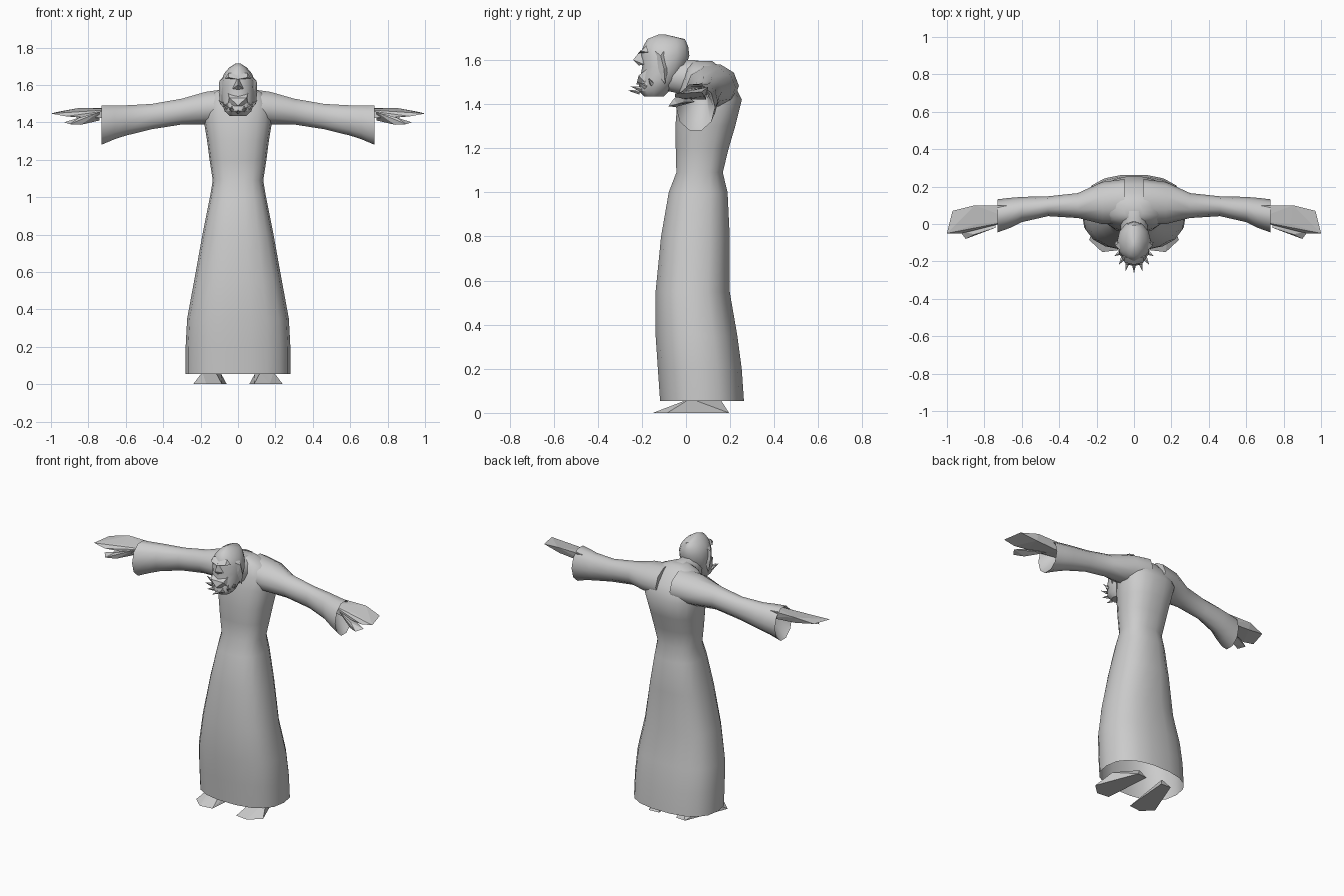
import bpy, bmesh, math
from mathutils import Vector

grey = bpy.data.materials.new("plain_grey")
grey.diffuse_color = (0.6, 0.6, 0.6, 1)


def finish(name, bm, angle):
    bmesh.ops.recalc_face_normals(bm, faces=bm.faces)
    me = bpy.data.meshes.new(name)
    bm.to_mesh(me)
    bm.free()
    ob = bpy.data.objects.new(name, me)
    bpy.context.collection.objects.link(ob)
    me.materials.append(grey)
    if angle:
        bpy.ops.object.select_all(action='DESELECT')
        ob.select_set(True)
        bpy.context.view_layer.objects.active = ob
        bpy.ops.object.shade_smooth_by_angle(angle=math.radians(angle))
    return ob


def oval(n, a0, a1, b0, b1, power=1.0):
    """Points of a rounded outline filling the box a0..a1, b0..b1."""
    pts = []
    for i in range(n):
        t = 2 * math.pi * i / n
        c, s = math.cos(t), math.sin(t)
        c = math.copysign(abs(c) ** power, c)
        s = math.copysign(abs(s) ** power, s)
        pts.append(((a0 + a1) / 2 + c * (a1 - a0) / 2, (b0 + b1) / 2 + s * (b1 - b0) / 2))
    return pts


def loft(name, rings, cap_start=False, cap_end=False, angle=50):
    bm = bmesh.new()
    vs = [[bm.verts.new(p) for p in r] for r in rings]
    n = len(rings[0])
    for a, b in zip(vs, vs[1:]):
        for i in range(n):
            j = (i + 1) % n
            bm.faces.new((a[i], a[j], b[j], b[i]))
    if cap_start:
        bm.faces.new(vs[0])
    if cap_end:
        bm.faces.new(vs[-1])
    return finish(name, bm, angle)


def hull(name, pts, side=1, angle=0):
    bm = bmesh.new()
    for x, y, z in pts:
        bm.verts.new((x * side, y, z))
    res = bmesh.ops.convex_hull(bm, input=bm.verts)
    loose = [v for v in bm.verts if not v.link_faces]
    bmesh.ops.delete(bm, geom=loose, context='VERTS')
    return finish(name, bm, angle)


def spike(name, base, tip, r):
    base, tip = Vector(base), Vector(tip)
    q = (tip - base).to_track_quat('Z', 'Y')
    ring = [base + q @ Vector((r * math.cos(t), r * math.sin(t), 0))
            for t in (0, math.pi / 2, math.pi, 3 * math.pi / 2)]
    hull(name, [tuple(p) for p in ring] + [tuple(tip)])


# robe and hunched torso: z, half width, front y, back y
body = [(.055, .28, -.12, .265), (.2, .28, -.13, .255), (.35, .272, -.14, .235),
        (.55, .235, -.14, .20), (.8, .19, -.115, .20), (1.0, .15, -.08, .19),
        (1.09, .135, -.045, .168), (1.2, .152, -.048, .195), (1.3, .165, -.05, .225),
        (1.42, .185, -.04, .255), (1.5, .18, -.02, .215), (1.56, .13, .0, .165),
        (1.595, .05, .03, .12)]
loft("robe_body", [[(x, y, z) for x, y in oval(18, -w, w, f, b, .82)]
                   for z, w, f, b in body], cap_end=True)

# neck, reaching forward from the hump: y, half width, bottom, top
loft("neck", [[(x, y, z) for x, z in oval(10, -w, w, lo, hi)] for y, w, lo, hi in
              [(.16, .09, 1.42, 1.56), (.12, .10, 1.42, 1.592), (.03, .075, 1.43, 1.605),
               (-.1, .07, 1.46, 1.60)]], True, True)

# head: z, half width, front y, back y
skull = [(1.435, .045, -.19, -.10), (1.46, .072, -.215, -.075), (1.51, .088, -.21, -.03),
         (1.57, .092, -.198, .0), (1.62, .09, -.205, .015), (1.66, .075, -.195, .01),
         (1.695, .045, -.175, -.005), (1.715, .012, -.125, -.09)]
loft("head", [[(x, y, z) for x, y in oval(12, -w, w, f, b)] for z, w, f, b in skull],
     True, True, 40)

# face details: brow, nose, muzzle
hull("brow", [(-.07, -.17, 1.635), (.07, -.17, 1.635), (-.05, -.205, 1.64), (.05, -.205, 1.64),
              (-.05, -.18, 1.665), (.05, -.18, 1.665), (0, -.218, 1.63)])
hull("nose", [(0, -.205, 1.645), (0, -.24, 1.60), (-.03, -.19, 1.58), (.03, -.19, 1.58),
              (0, -.215, 1.575)])
hull("muzzle", [(-.055, -.175, 1.56), (.055, -.175, 1.56), (-.045, -.215, 1.53),
                (.045, -.215, 1.53), (-.06, -.17, 1.48), (.06, -.17, 1.48),
                (0, -.225, 1.49)])

# chin tendrils fanning out around the jaw
for i in range(-3, 4):
    a = i * .42
    sx, cy = math.sin(a), math.cos(a)
    up = .012 * abs(i)
    mid = (sx * .088, -.13 - cy * .095, 1.447 + up)
    spike("chin_tendril", (sx * .068, -.13 - cy * .065, 1.475 + up), mid, .016)
    spike("chin_tendril_tip", (sx * .08, -.13 - cy * .08, 1.455 + up),
          (sx * .11, -.13 - cy * .135, 1.462 + up * 1.6), .012)

for s in (1, -1):
    # side locks framing the face
    hull("side_lock", [(.075, -.14, 1.64), (.07, -.09, 1.655), (.1, -.115, 1.62),
                       (.103, -.10, 1.56), (.08, -.13, 1.54), (.08, -.08, 1.57),
                       (.094, -.095, 1.49)], s)

    # sleeve, flaring to an open cuff: x, front y, back y, bottom, top
    arm = [(.05, .0, .24, 1.38, 1.585), (.17, .0, .225, 1.385, 1.568),
           (.30, .032, .165, 1.385, 1.53), (.46, .042, .148, 1.36, 1.502),
           (.60, .01, .145, 1.325, 1.495), (.66, -.02, .14, 1.305, 1.495),
           (.73, -.045, .132, 1.275, 1.495), (.715, -.035, .122, 1.29, 1.485),
           (.64, .02, .10, 1.40, 1.475)]
    loft("sleeve", [[(s * x, y, z) for y, z in oval(10, f, b, lo, hi)]
                    for x, f, b, lo, hi in arm], True, True)

    # hand blade and thumb
    hull("hand", [(.64, .10, 1.475), (.64, .02, 1.47), (.64, .09, 1.42), (.64, .02, 1.42),
                  (.85, .10, 1.477), (.84, .0, 1.462), (.85, .085, 1.435), (.84, -.01, 1.425),
                  (.97, .07, 1.455), (1.0, -.05, 1.447), (.92, -.05, 1.432)], s)
    hull("thumb", [(.74, -.02, 1.455), (.74, .04, 1.41), (.85, -.055, 1.425),
                   (.84, -.05, 1.387), (.9, -.08, 1.39), (.87, -.01, 1.41),
                   (.93, -.04, 1.40)], s)

    # wedge foot, splayed outward under the hem
    hull("foot", [(.06, .19, 0), (.13, .195, 0), (.085, -.14, 0), (.17, -.15, 0),
                  (.24, -.085, 0), (.09, .16, .055), (.12, .02, .065), (.19, .02, .065)], s)
